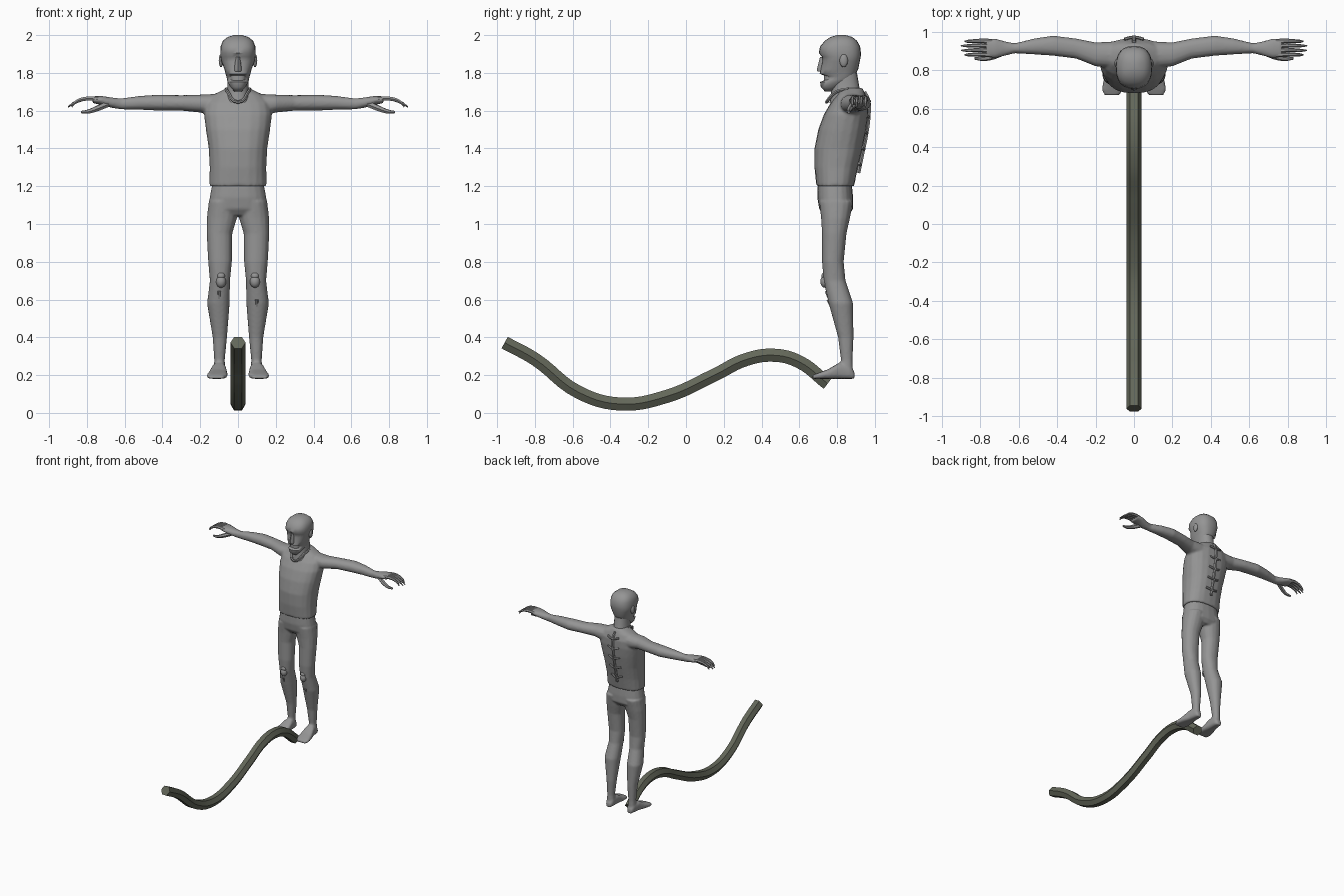
import bpy, bmesh, math
from mathutils import Vector

cube = bpy.data.objects.get("Cube")
if cube:
    bpy.data.objects.remove(cube)


def material(name, rgb):
    m = bpy.data.materials.new(name)
    m.use_nodes = True
    m.diffuse_color = (*rgb, 1)
    m.node_tree.nodes["Principled BSDF"].inputs["Base Color"].default_value = (*rgb, 1)
    return m


GREY = material("body grey", (0.3, 0.3, 0.3))
GREEN = material("tube olive", (0.125, 0.135, 0.1))
ORDER = {"x": (2, 0, 1), "y": (0, 2, 1), "z": (0, 1, 2)}


def finish(name, mesh, mat):
    ob = bpy.data.objects.new(name, mesh)
    bpy.context.collection.objects.link(ob)
    mesh.materials.clear()
    mesh.materials.append(mat)
    for o in bpy.context.selected_objects:
        o.select_set(False)
    ob.select_set(True)
    bpy.context.view_layer.objects.active = ob
    bpy.ops.object.shade_smooth_by_angle(angle=math.radians(50))
    return ob


def add_loft(bm, axis, rows, power=2.3, sides=20, flip=1):
    """Rows are (position on axis, a min, a max, b min, b max)."""
    loops = []
    for t, a0, a1, b0, b1 in rows:
        loop = []
        for i in range(sides):
            w = math.tau * i / sides
            c, s = math.cos(w), math.sin(w)
            c = math.copysign(abs(c) ** (2 / power), c)
            s = math.copysign(abs(s) ** (2 / power), s)
            p = ((a0 + a1) / 2 + c * (a1 - a0) / 2, (b0 + b1) / 2 + s * (b1 - b0) / 2, t)
            q = [p[k] for k in ORDER[axis]]
            loop.append(bm.verts.new((q[0] * flip, q[1], q[2])))
        loops.append(loop)
    faces = [bm.faces.new(loops[0]), bm.faces.new(loops[-1])]
    for lo, hi in zip(loops, loops[1:]):
        for i in range(sides):
            j = (i + 1) % sides
            faces.append(bm.faces.new((lo[i], lo[j], hi[j], hi[i])))
    bmesh.ops.recalc_face_normals(bm, faces=faces)


def build(name, lofts, voxel=0, smooth=4):
    """Joins lofts in one mesh; a voxel size fuses them into one skin."""
    bm = bmesh.new()
    for args in lofts:
        add_loft(bm, *args)
    mesh = bpy.data.meshes.new(name)
    bm.to_mesh(mesh)
    bm.free()
    ob = finish(name, mesh, GREY)
    if voxel:
        r = ob.modifiers.new("fuse", "REMESH")
        r.mode, r.voxel_size, r.use_smooth_shade = "VOXEL", voxel, True
        s = ob.modifiers.new("soften", "SMOOTH")
        s.iterations = smooth
    return ob


def tube(name, pts, depth, radii=None, mat=GREY, bevel=1, steps=4, tilt=0):
    cu = bpy.data.curves.new(name, "CURVE")
    cu.dimensions = "3D"
    cu.bevel_depth, cu.bevel_resolution, cu.resolution_u = depth, bevel, steps
    cu.use_fill_caps = True
    sp = cu.splines.new("BEZIER")
    sp.bezier_points.add(len(pts) - 1)
    for i, (bp, p) in enumerate(zip(sp.bezier_points, pts)):
        bp.co = p
        bp.handle_left_type = bp.handle_right_type = "AUTO"
        bp.radius = radii[i] if radii else 1
        bp.tilt = tilt
    tmp = bpy.data.objects.new(name + " path", cu)
    bpy.context.collection.objects.link(tmp)
    mesh = bpy.data.meshes.new_from_object(tmp.evaluated_get(bpy.context.evaluated_depsgraph_get()))
    bpy.data.objects.remove(tmp)
    return finish(name, mesh, mat)


def ball(name, loc, scale):
    bm = bmesh.new()
    bmesh.ops.create_uvsphere(bm, u_segments=12, v_segments=8, radius=1)
    for v in bm.verts:
        v.co = Vector(loc) + Vector(a * b for a, b in zip(v.co, scale))
    mesh = bpy.data.meshes.new(name)
    bm.to_mesh(mesh)
    bm.free()
    return finish(name, mesh, GREY)


# Shirt with sleeves and palms
torso = [(1.2, -.152, .152, .69, .89), (1.3, -.15, .15, .68, .91), (1.4, -.155, .155, .68, .935),
         (1.5, -.17, .17, .70, .955), (1.58, -.18, .18, .73, .965), (1.64, -.17, .17, .765, .965),
         (1.685, -.13, .13, .80, .95), (1.72, -.06, .06, .82, .935)]
arm = [(.10, .81, .95, 1.57, 1.69), (.20, .82, .945, 1.59, 1.685), (.3, .86, .965, 1.60, 1.682),
       (.42, .875, .98, 1.60, 1.685), (.52, .882, .965, 1.605, 1.678), (.62, .888, .94, 1.607, 1.665),
       (.67, .875, .95, 1.615, 1.67), (.72, .862, .965, 1.63, 1.678), (.77, .866, .963, 1.64, 1.677)]
build("shirt_and_arms", [("z", torso, 2.4)] + [("x", arm, 2.2, 16, f) for f in (1, -1)], .008)

# Trousers, legs and feet
pelvis = [(1.21, -.137, .137, .697, .878), (1.14, -.15, .15, .695, .885),
          (1.08, -.158, .158, .705, .885), (1.045, -.13, .13, .73, .86)]
leg = [(1.12, 0, .155, .705, .885), (1.03, .006, .165, .715, .868), (.95, .03, .166, .72, .85),
       (.8, .032, .158, .72, .835), (.7, .042, .149, .728, .845), (.58, .044, .164, .755, .885),
       (.4, .058, .134, .805, .887), (.28, .07, .126, .82, .882), (.2, .065, .13, .81, .885)]
foot = [(.892, .08, .118, .18, .215), (.87, .066, .128, .18, .25), (.81, .062, .14, .18, .265),
        (.75, .055, .158, .18, .23), (.70, .056, .168, .18, .212), (.67, .075, .155, .18, .2)]
build("trousers_and_legs", [("z", pelvis, 2.4)] +
      [("z", leg, 2.2, 16, f) for f in (1, -1)] +
      [("y", foot, 3, 16, f) for f in (1, -1)], .008, 3)

# Head with open mouth, cheeks and brow
skull = [(1.702, -.02, .02, .735, .77), (1.725, -.04, .04, .714, .81), (1.752, -.055, .055, .71, .86),
         (1.765, -.058, .058, .742, .875), (1.782, -.062, .062, .742, .89), (1.795, -.066, .066, .708, .90),
         (1.82, -.072, .072, .712, .912), (1.86, -.088, .088, .722, .92), (1.885, -.093, .093, .72, .925),
         (1.905, -.094, .094, .703, .926), (1.94, -.092, .092, .71, .922), (1.97, -.08, .08, .735, .905),
         (1.99, -.055, .055, .765, .88), (2.0, -.02, .02, .80, .845)]
build("head", [("z", skull, 2.5, 24)])
build("neck", [("z", [(1.64, -.075, .075, .76, .94), (1.71, -.056, .056, .77, .92),
                      (1.8, -.056, .056, .775, .905)], 2.2)])
build("nose", [("z", [(1.808, -.02, .02, .695, .75), (1.82, -.022, .022, .693, .75),
                      (1.885, -.011, .011, .71, .75)], 2, 8)])
build("teeth", [("z", [(1.76, -.04, .04, .73, .8), (1.79, -.042, .042, .73, .8)], 2.4, 16)])

for f, side in ((1, "left"), (-1, "right")):
    ball(side + "_ear", (.09 * f, .835, 1.865), (.012, .022, .035))
    # Fingers curl down to a point, with the thumb below
    for n, (y, reach) in enumerate(((.95, .88), (.927, .9), (.903, .898), (.88, .88))):
        tube(f"{side}_finger_{n + 1}",
             [(.74 * f, y, 1.66), (.80 * f, y + .002, 1.664), (.86 * f, y, 1.645), (reach * f, y, 1.62)],
             .012, (1.1, 1, .75, .3))
    tube(side + "_thumb", [(.69 * f, .89, 1.635), (.745 * f, .868, 1.612), (.79 * f, .86, 1.596),
                           (.83 * f, .862, 1.592)], .016, (1.1, 1, .75, .45))
    # Kneecaps and shin bones
    ball(side + "_kneecap", (.09 * f, .737, .695), (.027, .026, .033))
    ball(side + "_kneecap_top", (.09 * f, .735, .725), (.022, .018, .02))
    drop = .045 if f > 0 else 0
    tube(side + "_shin_bone", [(.1 * f, .742 + drop * .2, .645 - drop),
                               (.1 * f, .768 + drop * .3, .58 - drop),
                               (.098 * f, .787 + drop * .3, .515 - drop)], .009)

# Shirt collar in a V
tube("collar", [(-.062, .86, 1.715), (-.055, .795, 1.7), (0, .745, 1.645),
                (.055, .795, 1.7), (.062, .86, 1.715)], .009)

# Spine and short rib stubs on the back
back = [(0, .913, 1.27), (0, .936, 1.38), (0, .956, 1.48), (0, .968, 1.58), (0, .967, 1.65), (0, .945, 1.7)]
tube("spine", back, .011)
for n in range(5):
    z = 1.31 + .085 * n
    y = .92 + .048 * math.sin((z - 1.31) / .34 * math.pi / 2)
    tube(f"rib_{n + 1}", [(-.05, y - .006, z + .012), (0, y + .004, z), (.05, y - .006, z + .012)], .008)

# Long wavy tube on the ground
path = [(-.96, .372), (-.8, .285), (-.57, .11), (-.35, .047), (-.1, .088), (.15, .2),
        (.32, .283), (.47, .305), (.6, .27), (.75, .155)]
tube("wavy_tube", [(0, y, z) for y, z in path], .04, None, GREEN, 1, 6)
